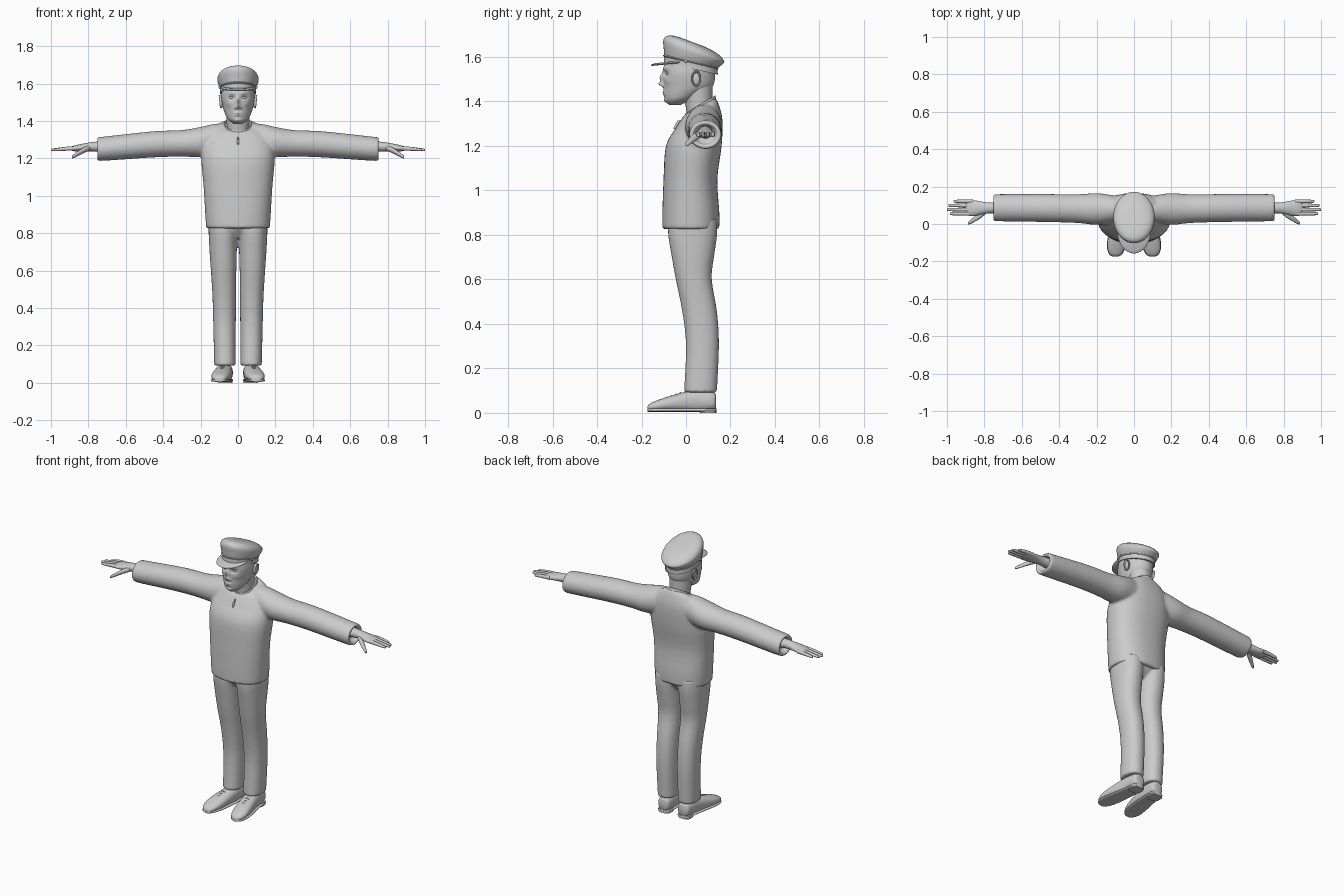
import bpy
import bmesh
from math import cos, sin, tau, exp, radians, copysign
from mathutils import Matrix

cube = bpy.data.objects.get("Cube")
if cube:
    bpy.data.objects.remove(cube, do_unlink=True)

grey = bpy.data.materials.new("light_grey")
grey.use_nodes = True
grey.diffuse_color = (.6, .6, .6, 1)
grey.node_tree.nodes["Principled BSDF"].inputs["Base Color"].default_value = grey.diffuse_color


def finish(name, bm, voxel=None):
    """Turn a bmesh into a smooth-shaded object, fused by remeshing if a voxel size is given."""
    bmesh.ops.recalc_face_normals(bm, faces=bm.faces)
    mesh = bpy.data.meshes.new(name)
    bm.to_mesh(mesh)
    bm.free()
    mesh.materials.append(grey)
    mesh.shade_smooth()
    mesh.set_sharp_from_angle(angle=radians(50))
    obj = bpy.data.objects.new(name, mesh)
    bpy.context.collection.objects.link(obj)
    if voxel:
        fuse = obj.modifiers.new("fuse", "REMESH")
        fuse.mode = "VOXEL"
        fuse.voxel_size = voxel
        fuse.use_smooth_shade = True
        relax = obj.modifiers.new("relax", "SMOOTH")
        relax.iterations = 6


def ring(wide, deep, x=0, y=0, z=0, tilt=0):
    """An elliptical cross-section given by its two radii, centre and slope."""
    return wide, deep, x, y, z, tilt


def spline(before, start, end, after, t):
    """Catmull-Rom interpolation between start and end."""
    curve = 2 * before - 5 * start + 4 * end - after
    twist = 3 * start - before - 3 * end + after
    return start + (t * (end - before) + t * t * curve + t ** 3 * twist) / 2


def loft(bm, axis, rings, side=1, sides=32, steps=4, power=2):
    """Skin a smooth closed body through rings stacked along an axis."""
    dense = []
    last = len(rings) - 1
    for i in range(last):
        corners = rings[max(i - 1, 0)], rings[i], rings[i + 1], rings[min(i + 2, last)]
        for step in range(steps):
            dense.append([spline(*values, step / steps) for values in zip(*corners)])
    dense.append(rings[-1])
    loops = []
    for wide, deep, x, y, z, tilt in dense:
        loop = []
        for k in range(sides):
            c, s = cos(tau * k / sides), sin(tau * k / sides)
            a = copysign(wide * abs(c) ** (2 / power), c)
            b = copysign(deep * abs(s) ** (2 / power), s)
            offset = {"x": (tilt * b, a, b), "y": (a, tilt * b, b), "z": (a, b, tilt * b)}[axis]
            point = (side * (x + offset[0]), y + offset[1], z + offset[2])
            loop.append(bm.verts.new(point))
        loops.append(loop)
    for lower, upper in zip(loops, loops[1:]):
        for k in range(sides):
            bm.faces.new((lower[k - 1], lower[k], upper[k], upper[k - 1]))
    bm.faces.new(loops[0])
    bm.faces.new(loops[-1])


def lofted(name, axis, rings, **options):
    bm = bmesh.new()
    loft(bm, axis, rings, **options)
    finish(name, bm)


def ball(bm, centre, radii):
    place = Matrix.Translation(centre) @ Matrix.Diagonal((*radii, 1))
    bmesh.ops.create_uvsphere(bm, u_segments=20, v_segments=12, radius=1, matrix=place)


# Jacket: torso and both sleeves fused together
bm = bmesh.new()
loft(bm, "z", [
    ring(wide=.17, deep=.128, y=.022, z=.826),
    ring(wide=.175, deep=.128, y=.022, z=.9),
    ring(wide=.184, deep=.121, y=.02, z=1.05),
    ring(wide=.196, deep=.125, y=.035, z=1.2),
    ring(wide=.18, deep=.104, y=.06, z=1.3, tilt=.15),
    ring(wide=.135, deep=.08, y=.067, z=1.36, tilt=.35),
    ring(wide=.08, deep=.066, y=.066, z=1.38, tilt=.55)], sides=48, power=2.3)
for side in (1, -1):
    loft(bm, "x", [
        ring(wide=.06, deep=.085, x=.03, y=.08, z=1.3),
        ring(wide=.075, deep=.085, x=.12, y=.08, z=1.3),
        ring(wide=.085, deep=.081, x=.2, y=.08, z=1.287),
        ring(wide=.077, deep=.071, x=.3, y=.082, z=1.28),
        ring(wide=.075, deep=.07, x=.45, y=.085, z=1.275),
        ring(wide=.073, deep=.065, x=.7, y=.087, z=1.253),
        ring(wide=.07, deep=.062, x=.75, y=.087, z=1.25),
        ring(wide=.052, deep=.045, x=.747, y=.087, z=1.25),
        ring(wide=.045, deep=.04, x=.72, y=.087, z=1.25)], side)
finish("jacket", bm, voxel=.008)

# Collar, leaning down towards the throat, and zip pull
lofted("collar", "z", [
    ring(wide=.088, deep=.076, y=.065, z=1.345, tilt=.6),
    ring(wide=.08, deep=.07, y=.065, z=1.37, tilt=.6),
    ring(wide=.072, deep=.066, y=.065, z=1.387, tilt=.6),
    ring(wide=.065, deep=.059, y=.065, z=1.375, tilt=.6)])
lofted("zip_pull", "z", [
    ring(wide=.004, deep=.007, y=-.05, z=1.275),
    ring(wide=.006, deep=.007, y=-.045, z=1.29),
    ring(wide=.003, deep=.007, y=-.03, z=1.315)], sides=12)

# Trousers: two legs joined at the hips
bm = bmesh.new()
for side in (1, -1):
    loft(bm, "z", [
        ring(wide=.057, deep=.074, x=.07, y=.065, z=.092),
        ring(wide=.06, deep=.074, x=.072, y=.074, z=.3),
        ring(wide=.063, deep=.078, x=.073, y=.062, z=.45),
        ring(wide=.068, deep=.081, x=.077, y=.035, z=.6),
        ring(wide=.073, deep=.095, x=.079, y=.031, z=.7),
        ring(wide=.077, deep=.11, x=.08, y=.03, z=.8),
        ring(wide=.077, deep=.11, x=.08, y=.03, z=.87)], side, power=2.2)
loft(bm, "z", [
    ring(wide=.06, deep=.06, y=.03, z=.775),
    ring(wide=.14, deep=.1, y=.03, z=.83),
    ring(wide=.14, deep=.1, y=.03, z=.87)])
finish("trousers", bm, voxel=.007)

# Shoe sections from heel to toe, shared by the upper and the sole
shoe_rings = [
    ring(wide=.022, deep=.03, x=.068, y=.135, z=.05),
    ring(wide=.038, deep=.042, x=.068, y=.12, z=.053),
    ring(wide=.044, deep=.05, x=.072, y=.04, z=.053),
    ring(wide=.05, deep=.036, x=.086, y=-.06, z=.043),
    ring(wide=.048, deep=.026, x=.095, y=-.12, z=.034),
    ring(wide=.034, deep=.017, x=.098, y=-.16, z=.026),
    ring(wide=.014, deep=.009, x=.098, y=-.174, z=.02)]
sole_rings = [ring(wide + .002, .008, x, y, .013) for wide, deep, x, y, z, tilt in shoe_rings]

for side, word in ((1, "left"), (-1, "right")):
    # Shoe upper, flattened underneath, with its sole and heel
    bm = bmesh.new()
    loft(bm, "y", shoe_rings, side, power=2.3)
    for v in bm.verts:
        v.co.z = max(v.co.z, .012)
    finish(word + "_shoe", bm)
    lofted(word + "_sole", "y", sole_rings, side=side, power=3)
    lofted(word + "_heel", "z", [
        ring(wide=.039, deep=.036, x=.069, y=.1),
        ring(wide=.039, deep=.036, x=.069, y=.1, z=.02)], side=side, steps=1, power=3)

    # Laces arched across the sloping instep
    bm = bmesh.new()
    for y in (-.025, -.045, -.065):
        x, z = .08 - y / 10, .1 + y / 3
        loft(bm, "x", [
            ring(wide=.003, deep=.003, x=x - .022, y=y, z=z - .01),
            ring(wide=.004, deep=.004, x=x, y=y, z=z - .002),
            ring(wide=.003, deep=.003, x=x + .022, y=y, z=z - .01)], side, sides=10)
    finish(word + "_laces", bm)

    # Hand: palm, four fingers and thumb
    bm = bmesh.new()
    loft(bm, "x", [
        ring(wide=.033, deep=.028, x=.72, y=.087, z=1.262),
        ring(wide=.029, deep=.025, x=.78, y=.086, z=1.262),
        ring(wide=.043, deep=.017, x=.865, y=.085, z=1.254),
        ring(wide=.036, deep=.008, x=.9, y=.088, z=1.252)], side)
    for finger, tip in enumerate((.985, 1, .993, .965)):
        y = .055 + .022 * finger
        loft(bm, "x", [
            ring(wide=.01, deep=.011, x=.86, y=y, z=1.254),
            ring(wide=.01, deep=.011, x=.91, y=y, z=1.252),
            ring(wide=.008, deep=.007, x=tip - .01, y=y, z=1.246),
            ring(wide=.003, deep=.003, x=tip, y=y, z=1.245)], side, sides=14)
    loft(bm, "x", [
        ring(wide=.014, deep=.014, x=.79, y=.07, z=1.256),
        ring(wide=.018, deep=.015, x=.825, y=.045, z=1.243),
        ring(wide=.01, deep=.01, x=.88, y=.008, z=1.211),
        ring(wide=.004, deep=.004, x=.888, y=.004, z=1.206)], side, sides=16)
    finish(word + "_hand", bm)

    # Ear: inner shell with a raised rim
    bm = bmesh.new()
    ball(bm, (side * .087, .045, 1.503), (.01, .019, .032))
    loft(bm, "x", [
        ring(wide=.014, deep=.028, x=.08, y=.04, z=1.503),
        ring(wide=.022, deep=.036, x=.095, y=.046, z=1.503, tilt=.1),
        ring(wide=.018, deep=.031, x=.1, y=.047, z=1.503, tilt=.1),
        ring(wide=.014, deep=.026, x=.093, y=.046, z=1.503, tilt=.1)], side, sides=24)
    finish(word + "_ear", bm)

    # Eyeball and cap button
    bm = bmesh.new()
    ball(bm, (side * .033, -.078, 1.525), (.015, .012, .009))
    finish(word + "_eye", bm)
    bm = bmesh.new()
    ball(bm, (side * .098, 0, 1.58), (.006, .007, .007))
    finish(word + "_cap_button", bm)

# Head: smooth loft, then the face is pressed and pulled into shape
bm = bmesh.new()
loft(bm, "z", [
    ring(wide=.022, deep=.025, y=-.05, z=1.384),
    ring(wide=.05, deep=.058, y=-.035, z=1.405),
    ring(wide=.066, deep=.083, y=-.015, z=1.43),
    ring(wide=.08, deep=.111, y=.01, z=1.47),
    ring(wide=.09, deep=.117, y=.013, z=1.53),
    ring(wide=.085, deep=.105, y=.016, z=1.6)], sides=112, steps=18)


def sculpt(push, z, wide, tall, x=0):
    """Move the face along y around a pair of mirrored points; negative is outward."""
    for v in bm.verts:
        if v.co.y < 0:
            across, up = (abs(v.co.x) - x) / wide, (v.co.z - z) / tall
            v.co.y += push * exp(-across ** 2 - up ** 2)


sculpt(push=.013, x=.033, z=1.525, wide=.017, tall=.011)  # eye sockets
sculpt(push=-.005, x=.03, z=1.55, wide=.022, tall=.007)  # brows
sculpt(push=-.004, x=.05, z=1.49, wide=.018, tall=.016)  # cheeks
sculpt(push=-.02, z=1.478, wide=.011, tall=.011)  # nose tip
sculpt(push=-.014, z=1.505, wide=.009, tall=.02)  # nose bridge
sculpt(push=-.009, x=.013, z=1.47, wide=.007, tall=.006)  # nostrils
sculpt(push=-.008, z=1.437, wide=.022, tall=.01)  # lips
sculpt(push=.004, z=1.437, wide=.024, tall=.003)  # mouth line
sculpt(push=-.007, z=1.402, wide=.02, tall=.01)  # chin
finish("head", bm)

lofted("neck", "z", [
    ring(wide=.06, deep=.055, y=.065, z=1.3),
    ring(wide=.06, deep=.06, y=.058, z=1.38),
    ring(wide=.068, deep=.075, y=.045, z=1.5)])

# Cap: crown slumping backwards over a band, strap and thin visor
lofted("cap_crown", "z", [
    ring(wide=.096, deep=.121, y=.022, z=1.548, tilt=-.23),
    ring(wide=.097, deep=.121, y=.023, z=1.578, tilt=-.24),
    ring(wide=.106, deep=.13, y=.03, z=1.6, tilt=-.28),
    ring(wide=.11, deep=.137, y=.035, z=1.628, tilt=-.34),
    ring(wide=.094, deep=.115, y=.03, z=1.653, tilt=-.36),
    ring(wide=.058, deep=.07, y=.025, z=1.667, tilt=-.37),
    ring(wide=.005, deep=.006, y=.02, z=1.67, tilt=-.37)], sides=64)
lofted("cap_strap", "z", [
    ring(wide=.094, deep=.119, y=.022, z=1.572, tilt=-.23),
    ring(wide=.1, deep=.125, y=.022, z=1.578, tilt=-.23),
    ring(wide=.094, deep=.119, y=.022, z=1.584, tilt=-.23)], sides=64)
lofted("cap_visor", "z", [
    ring(wide=.084, deep=.112, y=-.04, z=1.571, tilt=.1),
    ring(wide=.089, deep=.117, y=-.04, z=1.576, tilt=.1),
    ring(wide=.08, deep=.105, y=-.036, z=1.582, tilt=.1)], sides=64)
